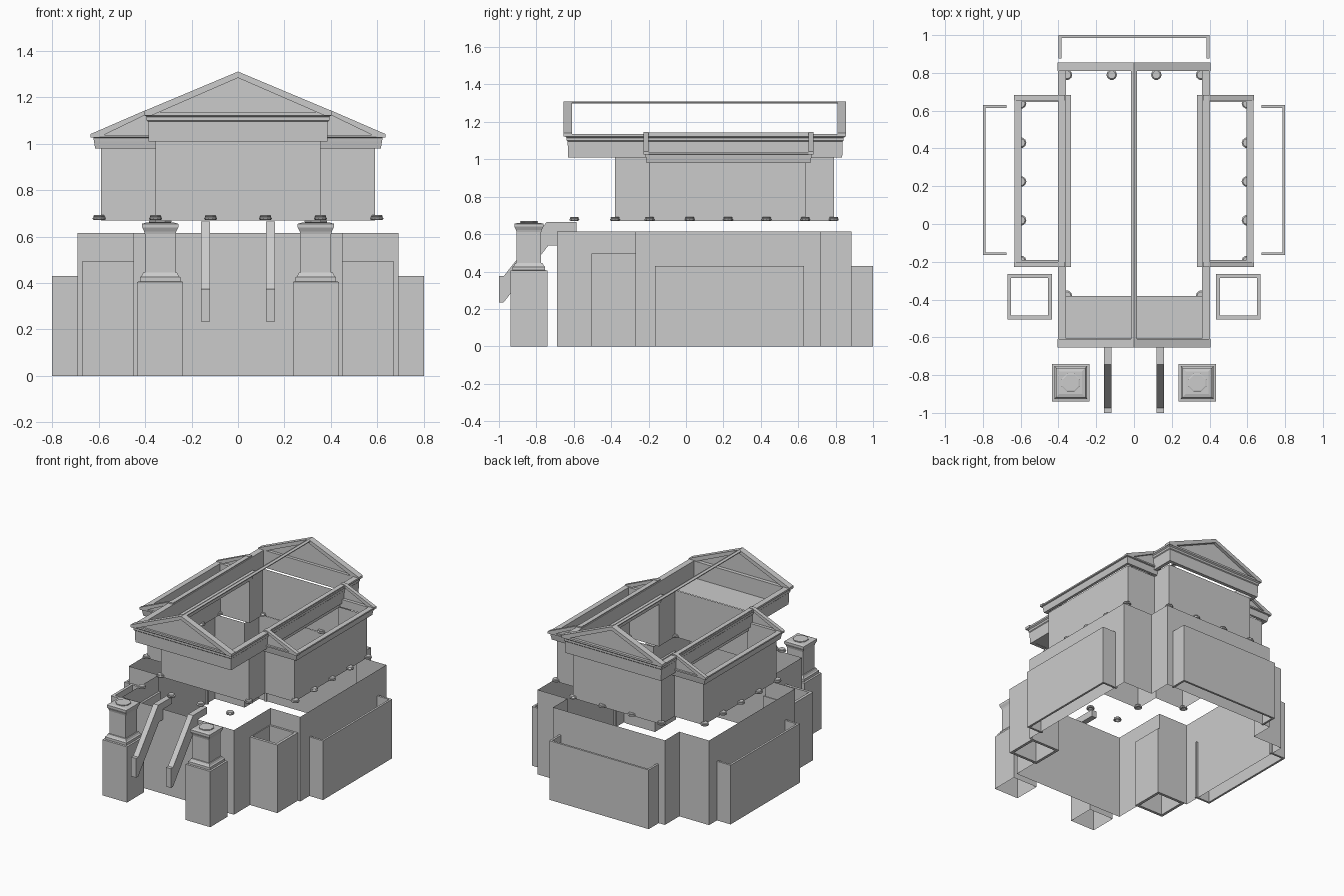
import bpy, math

if "Cube" in bpy.data.objects:
    bpy.data.objects.remove(bpy.data.objects["Cube"])


def make(name, verts, faces):
    me = bpy.data.meshes.new(name)
    me.from_pydata(verts, [], faces)
    me.update()
    ob = bpy.data.objects.new(name, me)
    bpy.context.collection.objects.link(ob)
    return ob


def prism(name, pts, a, b, axis='z', caps=True):
    """Extrude a closed outline between a and b along an axis."""
    def place(p, t):
        return {'z': (p[0], p[1], t), 'y': (p[0], t, p[1]), 'x': (t, p[0], p[1])}[axis]
    n = len(pts)
    verts = [place(p, t) for t in (a, b) for p in pts]
    faces = [(i, (i + 1) % n, n + (i + 1) % n, n + i) for i in range(n)]
    if caps:
        faces += [tuple(range(n))[::-1], tuple(range(n, 2 * n))]
    return make(name, verts, faces)


def rect(x0, x1, y0, y1):
    return [(x0, y0), (x1, y0), (x1, y1), (x0, y1)]


def ring(name, x0, x1, y0, y1, profile):
    """Sweep a closed (offset, z) profile around a rectangle."""
    verts = []
    for o, z in profile:
        verts += [(x, y, z) for x, y in rect(x0 - o, x1 + o, y0 - o, y1 + o)]
    m = len(profile)
    faces = [(4 * k + i, 4 * k + (i + 1) % 4,
              4 * ((k + 1) % m) + (i + 1) % 4, 4 * ((k + 1) % m) + i)
             for k in range(m) for i in range(4)]
    return make(name, verts, faces)


def stack(name, cx, cy, profile, sides, turn=0.0):
    """Capped lathe from (radius, z) pairs."""
    verts = [(cx + r * math.cos(turn + 2 * math.pi * i / sides),
              cy + r * math.sin(turn + 2 * math.pi * i / sides), z)
             for r, z in profile for i in range(sides)]
    faces = [(k * sides + i, k * sides + (i + 1) % sides,
              (k + 1) * sides + (i + 1) % sides, (k + 1) * sides + i)
             for k in range(len(profile) - 1) for i in range(sides)]
    faces.append(tuple(range(len(verts) - sides, len(verts))))
    return make(name, verts, faces)


def cross(mx, my0, my1, wx, wy0, wy1):
    """Main block with a wing on each side, as one outline."""
    right = [(mx, my0), (mx, wy0), (wx, wy0), (wx, wy1), (mx, wy1), (mx, my1)]
    return right + [(-x, y) for x, y in reversed(right)]


# podium and upper walls are open sheets
prism('podium_walls', cross(.45, -.69, .885, .69, -.27, .72), 0, .615, caps=False)
prism('upper_walls', cross(.355, -.38, .79, .59, -.195, .64), .67, .98, caps=False)
for y in (-.38, .79):
    make('end_wall_top', [(-.355, y, .98), (.355, y, .98), (.355, y, 1.01), (-.355, y, 1.01)],
         [(0, 1, 2, 3)])
for s in (-1, 1):
    for y0, y1 in ((-.38, -.195), (.64, .79)):
        x = s * .355
        make('side_wall_top', [(x, y0, .98), (x, y1, .98), (x, y1, 1.01), (x, y0, 1.01)],
             [(0, 1, 2, 3)])

# rear low wall
prism('rear_terrace_wall', [(-.4, .875), (-.4, 1), (.4, 1), (.4, .875), (.385, .875),
                            (.385, .985), (-.385, .985), (-.385, .875)], 0, .43)

# main entablature and porch ceiling
ring('main_entablature', -.36, .36, -.605, .81,
     [(0, 1.01), (.025, 1.01), (.028, 1.095), (.033, 1.1), (.033, 1.115),
      (.042, 1.122), (.042, 1.135), (0, 1.135)])
make('porch_ceiling', [(x, y, 1.012) for x, y in rect(-.365, .365, -.61, -.38)], [(0, 1, 2, 3)])

# main pediments: raking cornice, base strip and recessed panel
for y0, y1, yp in ((-.655, -.61, -.632), (.81, .855, .832)):
    prism('raking_cornice', [(-.405, 1.122), (-.405, 1.14), (0, 1.31), (.405, 1.14),
                             (.405, 1.122), (.37, 1.122), (0, 1.283), (-.37, 1.122)],
          y0, y1, 'y')
    make('pediment_panel', [(-.37, yp, 1.122), (.37, yp, 1.122), (0, yp, 1.283)], [(0, 1, 2)])
prism('main_ridge', [(-.015, 1.297), (0, 1.303), (.015, 1.297), (.015, 1.303), (0, 1.309),
                     (-.015, 1.303)], -.61, .81, 'y')

for s in (-1, 1):
    # wing entablature and sloping end gables
    x0, x1 = sorted((s * .37, s * .595))
    ring('wing_entablature', x0, x1, -.19, .645,
         [(0, .98), (.02, .98), (.025, 1.01), (.027, 1.025), (.037, 1.028),
          (.037, 1.038), (0, 1.038)])
    for y0, y1, yp in ((-.228, -.2, -.212), (.655, .683, .668)):
        prism('wing_raking_cornice', [(s * x, z) for x, z in (
            (.635, 1.026), (.635, 1.041), (.395, 1.145), (.365, 1.145),
            (.365, 1.125), (.395, 1.125), (.6, 1.026))], y0, y1, 'y')
        make('wing_gable_panel', [(s * .6, yp, 1.03), (s * .365, yp, 1.03),
                                  (s * .365, yp, 1.13), (s * .395, yp, 1.125)], [(0, 1, 2, 3)])
    prism('wing_ridge', [(s * x, z) for x, z in (
        (.367, 1.13), (.4, 1.13), (.4, 1.142), (.367, 1.142))], -.2, .655, 'y')

    # side low wall and corner planter
    prism('side_terrace_wall', [(s * x, y) for x, y in (
        (.675, -.165), (.8, -.165), (.8, .63), (.675, .63), (.675, .615),
        (.785, .615), (.785, -.15), (.675, -.15))], 0, .43)
    x0, x1 = sorted((s * .455, s * .65))
    ring('corner_planter', x0, x1, -.485, -.285,
         [(0, 0), (.02, 0), (.02, .495), (0, .495)])

    # front pillar with mouldings and round finial
    q = math.sqrt(2)
    stack('front_pillar', s * .335, -.84, [(r * q, z) for r, z in (
        (.099, 0), (.099, .405), (.087, .407), (.087, .425), (.08, .43), (.073, .445),
        (.066, .446), (.066, .61), (.069, .622), (.078, .64), (.078, .655),
        (.06, .66))], 4, math.pi / 4)
    stack('pillar_finial', s * .335, -.84, [(.045, .658), (.052, .662), (.052, .668), (.046, .67)],
          8, math.pi / 8)

    # stair rail
    x0, x1 = sorted((s * .12, s * .16))
    prism('stair_rail', [(-.585, .665), (-.745, .665), (-.975, .375), (-1, .375), (-1, .235),
                         (-.975, .235), (-.735, .54), (-.69, .54), (-.69, .615), (-.585, .615)],
          x0, x1, 'x')

# column bases around the porch, wings and rear
spots = [(x, y) for x in (.118, .355) for y in (-.597, .79)]
spots += [(.355, -.38)] + [(.598, y) for y in (-.195, .02, .225, .43, .638)]
for x, y in spots:
    for s in (-1, 1):
        stack('column_base', s * x, y, [(.02, .671), (.027, .674), (.028, .68), (.023, .684),
                                        (.025, .688), (.021, .692)], 10)
